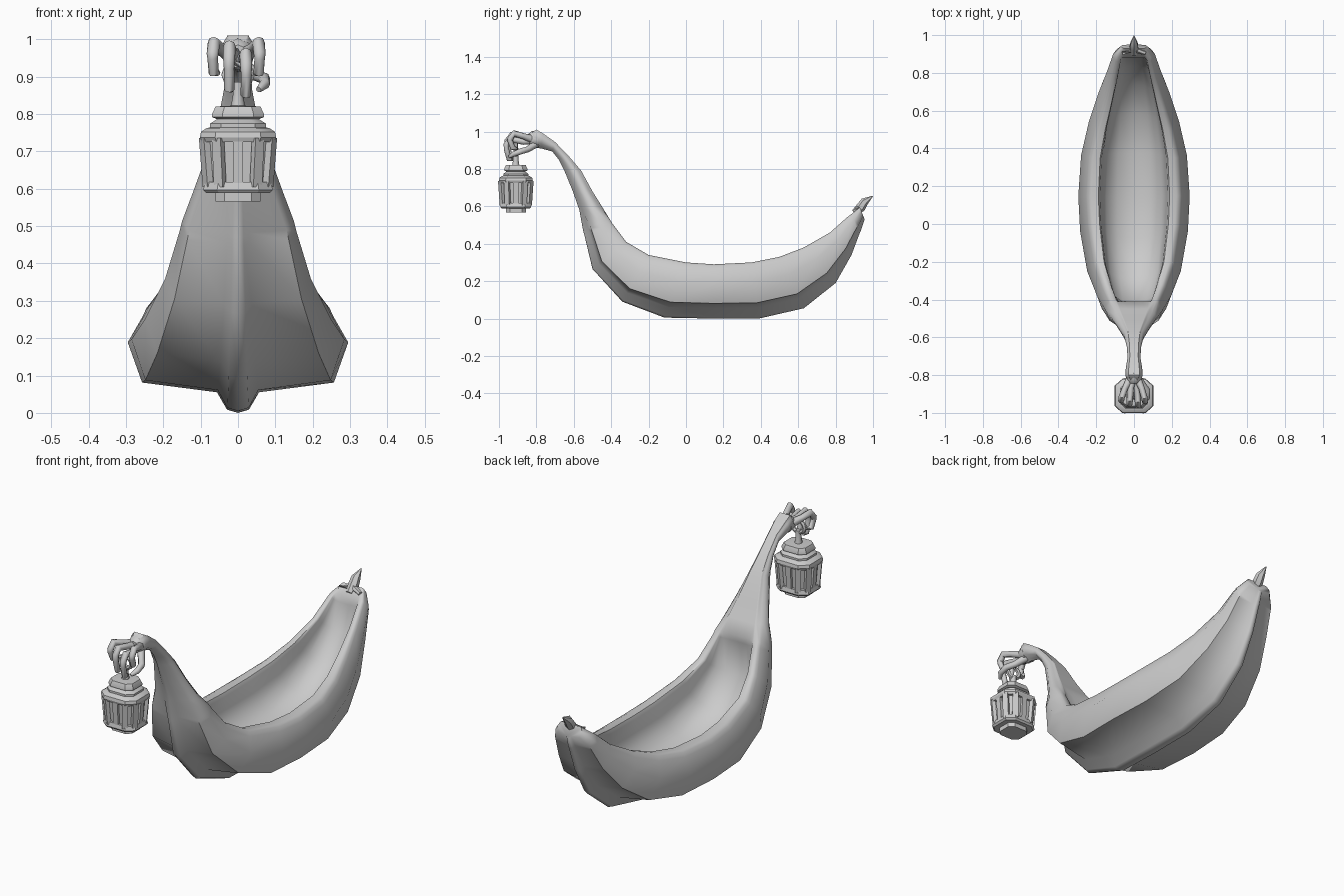
import bpy, bmesh
from math import sin, cos, pi, atan2
from mathutils import Vector

if "Cube" in bpy.data.objects:
    bpy.data.objects.remove(bpy.data.objects["Cube"])


def loft(name, rings, angle=30):
    """Skin a list of equal-length closed rings and cap both ends."""
    bm = bmesh.new()
    rows = [[bm.verts.new(p) for p in r] for r in rings]
    n = len(rows[0])
    for a, b in zip(rows, rows[1:]):
        for i in range(n):
            j = (i + 1) % n
            bm.faces.new((a[i], a[j], b[j], b[i]))
    bm.faces.new(rows[0])
    bm.faces.new(rows[-1])
    bmesh.ops.remove_doubles(bm, verts=bm.verts, dist=0.0002)
    bmesh.ops.recalc_face_normals(bm, faces=bm.faces)
    me = bpy.data.meshes.new(name)
    bm.to_mesh(me)
    bm.free()
    ob = bpy.data.objects.new(name, me)
    bpy.context.collection.objects.link(ob)
    bpy.ops.object.select_all(action='DESELECT')
    bpy.context.view_layer.objects.active = ob
    ob.select_set(True)
    bpy.ops.object.shade_smooth_by_angle(angle=angle * pi / 180)
    return ob


def tube(name, pts, radii, n=8):
    """Sweep a round section along a path of points."""
    pts = [Vector(p) for p in pts]
    rings = []
    for i, p in enumerate(pts):
        d = (pts[min(i + 1, len(pts) - 1)] - pts[max(i - 1, 0)]).normalized()
        side = d.cross(Vector((0.94, 0.05, 0.02)))
        side.normalize()
        up = d.cross(side)
        rings.append([p + radii[i] * (cos(2 * pi * k / n) * side + sin(2 * pi * k / n) * up)
                      for k in range(n)])
    return loft(name, rings, 50)


# Hull with neck: each station is rim y,z / keel y,z / half width / hollow depth
stations = [
    (-.825, .995, -.84, .93, .03, 0), (-.80, 1.01, -.81, .912, .045, 0),
    (-.765, .99, -.775, .91, .044, 0), (-.70, .944, -.715, .893, .034, 0),
    (-.63, .872, -.68, .85, .038, 0), (-.56, .79, -.65, .79, .052, 0),
    (-.50, .68, -.605, .68, .088, 0), (-.45, .60, -.57, .58, .12, 0),
    (-.41, .535, -.55, .47, .15, 0), (-.395, .51, -.543, .445, .156, .3),
    (-.32, .41, -.50, .265, .195, .8), (-.20, .34, -.34, .09, .248, 1),
    (0, .30, -.115, .005, .285, 1), (.15, .29, .14, 0, .295, 1),
    (.35, .30, .39, 0, .28, 1), (.50, .33, .63, .055, .238, 1),
    (.63, .38, .80, .19, .19, 1), (.77, .46, .885, .34, .142, .9),
    (.86, .54, .93, .46, .116, .5), (.88, .555, .937, .475, .11, 0),
    (.93, .595, .955, .53, .07, 0)]
# Half section: outside as (width, height), inside as (width, drop)
outer = [(0, 0), (.1, .03), (.19, .19), (.87, .28), (1, .65), (.86, .9), (.83, .97), (.76, 1)]
neck = [(0, 0), (.1, .03), (.25, .12), (.8, .3), (1, .6), (.9, .78), (.8, .87), (.68, .94)]
inner = [(.64, 0), (.61, .06), (.58, .27), (.5, .45), (.3, .59), (0, .65)]
rings = []
for ry, rz, ky, kz, w, depth in stations:
    half = (neck if ry < -.44 else outer) + [(u, 1 - d * depth) for u, d in inner]
    full = half + [(-u, v) for u, v in half[-2:0:-1]]
    rings.append([(u * w, ky + (ry - ky) * v, kz + (rz - kz) * v) for u, v in full])
loft("hull", rings, 58)

# Stern stem and its cross bar
tube("stern_stem", [(0, .90, .565), (0, .935, .595), (0, .955, .625), (0, .998, .655)],
     [.018, .026, .022, .002], 6)
tube("stern_bar", [(-.06, .905, .575), (0, .925, .59), (.06, .905, .575)], [.012, .016, .012], 6)

# Lantern: square plan with cut corners, stacked from (radius, z) pairs
CY = -.91
C = .6
plan = [(1, -C), (1, C), (C, 1), (-C, 1), (-1, C), (-1, -C), (-C, -1), (C, -1)]


def stacked(name, profile):
    loft(name, [[(r * x, CY + .89 * r * y, z) for x, y in plan] for r, z in profile])


stacked("lantern_base", [(.06, .566), (.06, .588), (.085, .588), (.093, .597), (.088, .618)])
stacked("lantern_glass", [(.074, .612), (.085, .74)])
stacked("lantern_roof", [(.097, .725), (.102, .737), (.099, .752), (.084, .762), (.075, .764),
                         (.075, .774), (.056, .786), (.07, .792), (.07, .799), (.06, .82),
                         (.02, .822)])
for k, (px, py) in enumerate(plan + [(1, 0), (0, 1), (-1, 0), (0, -1)]):
    py *= .89
    a = atan2(py, px)
    c, s = cos(a), sin(a)
    post = [[(r * px + o * c - t * s, CY + r * py + o * s + t * c, z)
             for o, t in ((0, -.014), (0, .014), (-.018, .014), (-.018, -.014))]
            for r, z in ((.088, .605), (.098, .735))]
    loft("lantern_post_%d" % k, post)

# Hanger stem and ring
tube("lantern_hanger", [(0, CY, .815), (0, CY, .85), (0, CY, .885)], [.02, .014, .014])
ring = [(.035 * cos(t * pi / 5), CY, .905 + .03 * sin(t * pi / 5)) for t in range(11)]
tube("hanger_ring", ring, [.011] * 11, 6)

# Curling fingers at the neck end: spread x, top z, tip z, reach y
for i, (x, top, tip, reach) in enumerate([(-.068, .99, .91, -.935), (-.024, .98, .865, -.955),
                                          (.022, .96, .85, -.96), (.058, .99, .91, -.94)]):
    tube("finger_%d" % i,
         [(x * .25, -.81, .955), (x * .7, -.87, top - .015), (x * .95, reach + .02, top),
          (x, reach, top - .03), (x, reach, (top + tip) / 2), (x * .95, reach + .015, tip),
          (x * .8, reach + .035, tip)],
         [.022, .016, .017, .016, .014, .014, .008])
tube("thumb", [(.01, -.80, .935), (.045, -.845, .905), (.07, -.88, .895), (.072, -.92, .88),
               (.055, -.945, .865)], [.02, .016, .016, .014, .008])
tube("palm", [(0, -.79, .96), (0, -.825, .96), (0, -.845, .96)], [.045, .042, .025])
